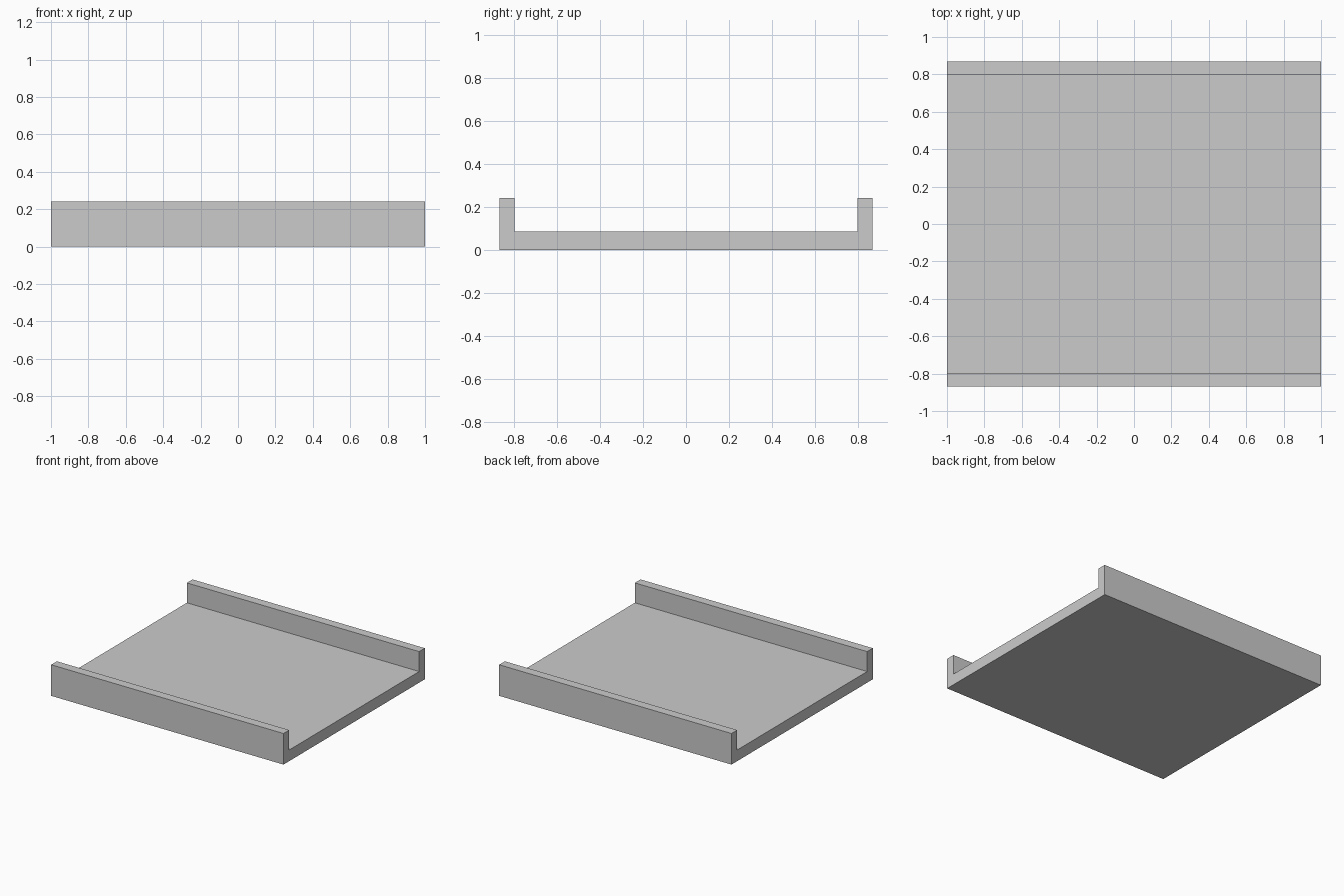
import bpy, bmesh
from mathutils import Vector

if "Cube" in bpy.data.objects:
    bpy.data.objects.remove(bpy.data.objects["Cube"])

HALF_LENGTH = 1.0   # x
OUTER, INNER = 0.869, 0.799   # wall faces in y
FLOOR, TOP = 0.087, 0.242     # heights in z

# U-shaped channel cross-section: right half, mirrored for the left
half = [(OUTER, 0), (OUTER, TOP), (INNER, TOP), (INNER, FLOOR)]
profile = half + [(-y, z) for y, z in reversed(half)]

# Channel tray: profile extruded along x
bm = bmesh.new()
face = bm.faces.new([bm.verts.new((-HALF_LENGTH, y, z)) for y, z in profile])
result = bmesh.ops.extrude_face_region(bm, geom=[face], use_keep_orig=True)
moved = [v for v in result["geom"] if isinstance(v, bmesh.types.BMVert)]
bmesh.ops.translate(bm, verts=moved, vec=Vector((2 * HALF_LENGTH, 0, 0)))
bmesh.ops.recalc_face_normals(bm, faces=bm.faces)

mesh = bpy.data.meshes.new("channel_tray")
bm.to_mesh(mesh)
bm.free()
tray = bpy.data.objects.new("channel_tray", mesh)
bpy.context.collection.objects.link(tray)
